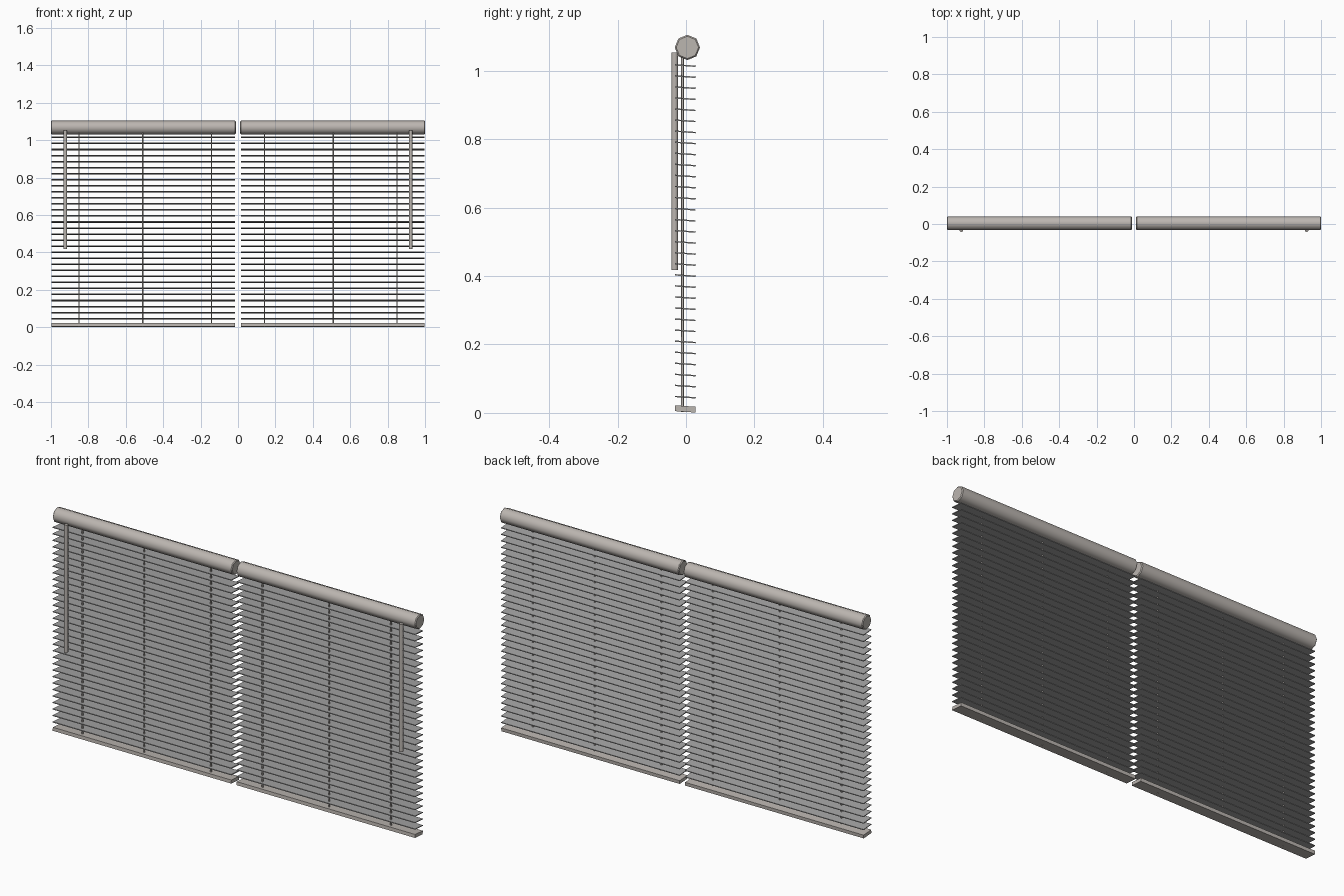
import bpy, bmesh, math
from mathutils import Matrix, Vector

if "Cube" in bpy.data.objects:
    bpy.data.objects.remove(bpy.data.objects["Cube"])

TILT = math.radians(-4)
X_IN, X_OUT = 0.015, 0.998


def make_mat(name, r, g, b):
    mat = bpy.data.materials.new(name)
    mat.diffuse_color = (r, g, b, 1)
    mat.use_nodes = True
    mat.node_tree.nodes["Principled BSDF"].inputs["Base Color"].default_value = mat.diffuse_color
    return mat


FRAME = make_mat("warm_grey", 0.50, 0.465, 0.435)
SLAT = make_mat("dark_grey", 0.38, 0.38, 0.38)


def finish(name, bm, mat, round_x=False, smooth=None):
    bmesh.ops.recalc_face_normals(bm, faces=bm.faces[:])
    if round_x:  # smooth only around the long axis, keep ends crisp
        bm.normal_update()
        for f in bm.faces:
            f.smooth = abs(f.normal.x) < 0.1
        for e in bm.edges:
            e.smooth = abs(e.verts[0].co.x - e.verts[1].co.x) > 0.1
    me = bpy.data.meshes.new(name)
    bm.to_mesh(me)
    bm.free()
    me.materials.append(mat)
    ob = bpy.data.objects.new(name, me)
    bpy.context.collection.objects.link(ob)
    if smooth:
        bpy.ops.object.select_all(action='DESELECT')
        ob.select_set(True)
        bpy.context.view_layer.objects.active = ob
        bpy.ops.object.shade_smooth_by_angle(angle=math.radians(smooth))
    return ob


def add_box(bm, center, size, tilt=0.0):
    m = (Matrix.Translation(Vector(center)) @ Matrix.Rotation(tilt, 4, 'X')
         @ Matrix.Diagonal((*size, 1)))
    bmesh.ops.create_cube(bm, size=1, matrix=m)


def add_rod(bm, center, radius, length, sides, along_x=False):
    m = Matrix.Translation(Vector(center))
    if along_x:
        m = m @ Matrix.Rotation(math.pi / 2, 4, 'Y')
    bmesh.ops.create_cone(bm, cap_ends=True, segments=sides, radius1=radius,
                          radius2=radius, depth=length, matrix=m)


for side, s in (("left", -1), ("right", 1)):
    mid, width = s * (X_IN + X_OUT) / 2, X_OUT - X_IN

    # Octagonal head roller with slightly softened ends
    bm = bmesh.new()
    add_rod(bm, (s * 0.506, 0.004, 1.068), 0.037, 0.988, 8, True)
    rims = [e for e in bm.edges if abs(e.verts[0].co.x - e.verts[1].co.x) < 1e-4]
    bmesh.ops.bevel(bm, geom=rims, offset=0.004, segments=1, affect='EDGES')
    finish(side + "_head_roller", bm, FRAME, round_x=True)

    # Stack of thin tilted slats
    bm = bmesh.new()
    for i in range(31):
        add_box(bm, (mid, -0.002, 0.046 + i * 0.0323), (width, 0.061, 0.004), TILT)
    finish(side + "_slats", bm, SLAT)

    # Bottom rail
    bm = bmesh.new()
    add_box(bm, (mid, -0.002, 0.0115), (width, 0.06, 0.017), TILT)
    finish(side + "_bottom_rail", bm, FRAME)

    # Three ladder cords
    bm = bmesh.new()
    for x in (0.142, 0.509, 0.85):
        add_rod(bm, (s * x, -0.01, 0.527), 0.004, 1.05, 6)
    finish(side + "_cords", bm, FRAME, smooth=65)

    # Tilt wand in front of the slats
    bm = bmesh.new()
    add_rod(bm, (s * 0.923, -0.033, 0.735), 0.01, 0.635, 8)
    finish(side + "_tilt_wand", bm, FRAME, smooth=50)
